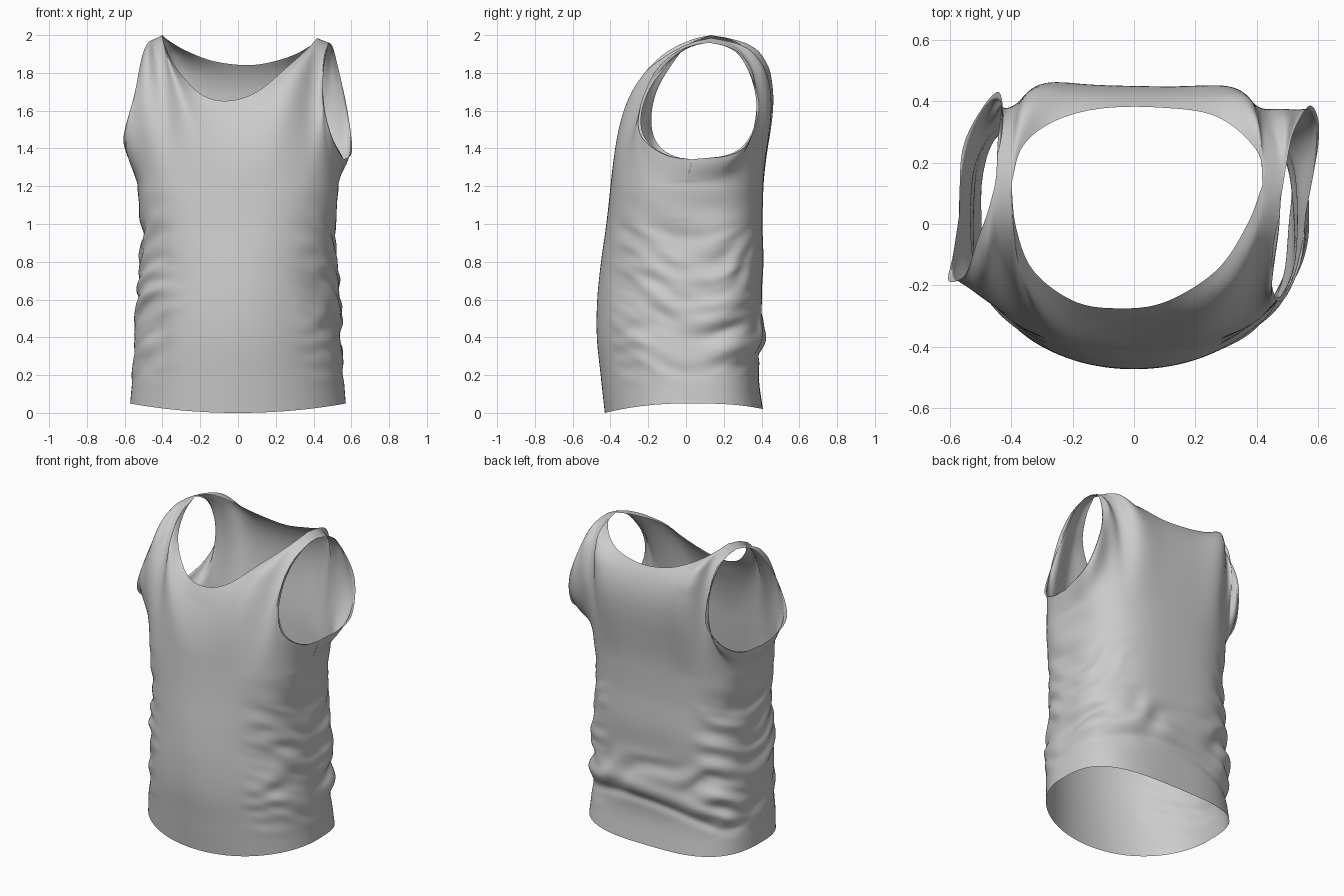
import bpy, bmesh, math
from mathutils import Vector, noise

if "Cube" in bpy.data.objects:
    bpy.data.objects.remove(bpy.data.objects["Cube"])

ARM, STRAP, NECK = 30, 8, 56      # columns per boundary section on each half
BODY_ROWS, TOP_ROWS = 100, 40
Z_BASE = 1.2


def smooth(a, b, x):
    t = min(1, max(0, (x - a) / (b - a)))
    return t * t * (3 - 2 * t)


def catmull(p, t):
    """Catmull-Rom through the points p, t in 0..1."""
    f = t * (len(p) - 1)
    i = min(int(f), len(p) - 2)
    f -= i
    b, c = p[i], p[i + 1]
    a = p[i - 1] if i else b * 2 - c
    d = p[i + 2] if i + 2 < len(p) else c * 2 - b
    return 0.5 * (2 * b + (c - a) * f + (2 * a - 5 * b + 4 * c - d) * f * f
                  + (3 * b - a - 3 * c + d) * f ** 3)


def resample(pts, n):
    """n+1 evenly spaced points along a spline."""
    p = [Vector(q) for q in pts]
    fine = [catmull(p, i / 300) for i in range(301)]
    acc = [0]
    for a, b in zip(fine, fine[1:]):
        acc.append(acc[-1] + (b - a).length)
    out, j = [], 0
    for k in range(n + 1):
        while j < 300 and acc[j] < acc[-1] * k / n - 1e-9:
            j += 1
        out.append(fine[j])
    return out


# Key points of the openings (right = +x)
pit_r, top_r, neck_r = (.56, .03, 1.342), (.485, .12, 1.96), (.42, .13, 1.985)
pit_l, top_l, neck_l = (-.57, .03, 1.342), (-.455, .12, 1.975), (-.40, .13, 2.0)
arm_rf = [pit_r, (.545, -.12, 1.37), (.49, -.245, 1.48), (.45, -.225, 1.66),
          (.45, -.08, 1.86), (.468, .02, 1.935), top_r]
arm_rb = [pit_r, (.60, .25, 1.37), (.60, .345, 1.46), (.57, .385, 1.65),
          (.52, .30, 1.87), (.50, .21, 1.94), top_r]
arm_lf = [pit_l, (-.59, -.10, 1.37), (-.605, -.185, 1.47), (-.55, -.165, 1.68),
          (-.51, -.05, 1.88), (-.48, .03, 1.955), top_l]
arm_lb = [pit_l, (-.56, .24, 1.37), (-.50, .37, 1.46), (-.44, .43, 1.62),
          (-.425, .32, 1.86), (-.435, .22, 1.95), top_l]
neck_f = [neck_r, (.37, 0, 1.93), (.27, -.15, 1.84), (.10, -.255, 1.70), (-.06, -.275, 1.652),
          (-.20, -.25, 1.69), (-.33, -.15, 1.83), (-.385, -.01, 1.94), neck_l]
neck_b = [neck_r, (.40, .24, 1.955), (.27, .35, 1.885), (.08, .38, 1.842), (-.12, .375, 1.86),
          (-.27, .33, 1.915), (-.365, .25, 1.97), neck_l]


def edge_loop(arm_r, neck, arm_l):
    parts = [resample(arm_r, ARM), resample([top_r, neck_r], STRAP), resample(neck, NECK),
             resample([neck_l, top_l], STRAP), resample(arm_l[::-1], ARM)]
    return parts[0] + [q for s in parts[1:] for q in s[1:]]


def column_angles():
    """Angles on the torso ring; armhole columns crowd towards the strap."""
    a, s = math.radians(50), math.radians(56)
    half = [a * (k / ARM) ** .8 for k in range(ARM)]
    half += [a + (s - a) * k / STRAP for k in range(STRAP)]
    mid = [s + (math.pi - 2 * s) * k / NECK for k in range(NECK + 1)]
    return half + mid + [math.pi - h for h in reversed(half)]


def profile(keys, z):
    """Smooth interpolation of a profile given at even z steps of 0.2."""
    return catmull([Vector((k, 0, 0)) for k in keys], min(1, max(0, z / 1.2))).x


WIDTH = [.575, .56, .55, .54, .52, .515, .535]
FRONT = [.43, .452, .472, .47, .45, .422, .40]
BACK = [.41, .385, .40, .40, .41, .405, .41]


def body(ang, side, z):
    """Torso cross-section; side -1 is the front half, 1 the back half."""
    c, s = math.cos(ang), math.sin(ang)
    p = 2.05 + .6 * smooth(.6, 1.25, z) if side < 0 else 3.1
    x = profile(WIDTH, z) * math.copysign(abs(c) ** (2 / p), c)
    y = profile(FRONT if side < 0 else BACK, z) * abs(s) ** (2 / p)
    return Vector((x, side * y, z))


def folds(co):
    """Draped swags at the sides and a bunched roll low on the back."""
    x, y, z = co
    n = noise.noise(Vector((x * 3, y * 3, z * 3)))
    drape = z - .55 * math.sqrt((y - .05) ** 2 + .02)
    n2 = noise.noise(Vector((x * 2 + 9, y * 3, drape * 10)))
    n3 = noise.noise(Vector((x * 3 + 5, y * 4 + 3, drape * 20)))
    flank = smooth(.25, .5, abs(x)) * smooth(.12, .3, z) * (1 - smooth(.8, 1.3, z))
    swag = math.sin(drape * 34 + n * 7 + (2 if x > 0 else 0))
    d = flank * (.006 * swag + .022 * n2 + .012 * n3)
    back = smooth(.05, .3, y)
    zc = .36 + .05 * math.sin(x * 5 + 1) + .05 * n
    roll = math.exp(-((z - zc) / .06) ** 2)
    crease = math.exp(-((z - zc + .10) / .03) ** 2)
    ripple = math.sin(x * 16 + z * 22 + n * 6) * math.exp(-((z - .45) / .15) ** 2)
    d += back * (.018 * roll - .015 * crease + .011 * ripple)
    # soft pull line under the neckline
    d += .004 * math.sin((z - .5 * x * x) * 60) * smooth(-.2, -.3, y) * math.exp(
        -((z - 1.56) / .05) ** 2) * (1 - smooth(.15, .3, abs(x)))
    return Vector((x, y, 0)).normalized() * d


def half_shirt(bm, side, boundary):
    cols = []
    for ang, end in zip(column_angles(), boundary):
        hem = .05 * math.cos(ang) ** 2 + (.02 * math.sin(ang) ** 2 if side > 0 else 0)
        pts = [body(ang, side, hem + (Z_BASE - hem) * r / BODY_ROWS) for r in range(BODY_ROWS)]
        # upper panel: curve from the torso to the armhole, strap or neckline
        start = body(ang, side, Z_BASE)
        k = smooth(1.45, 2.0, end.z)
        high = smooth(1.84, 1.98, end.z)
        lean, pull = -.05, .9
        if side > 0:
            k *= .55 + .45 * high
            lean, pull = .04 + .12 * high, 1 + .2 * high
        length = (end - start).length
        t0 = Vector((0, side * lean * math.sin(ang), 1)) * length
        t1 = Vector((0, -side * k, 1 - k)).normalized() * length * pull
        for r in range(TOP_ROWS + 1):
            t = r / TOP_ROWS
            h = t * t * (3 - 2 * t)
            pts.append(start * (1 - h) + end * h + t0 * (t * (1 - t) ** 2) - t1 * (t * t * (1 - t)))
        cols.append([bm.verts.new(p + (folds(p) if i < len(pts) - 1 else Vector()))
                     for i, p in enumerate(pts)])
    for a, b in zip(cols, cols[1:]):
        for r in range(len(a) - 1):
            quad = (a[r], a[r + 1], b[r + 1], b[r])
            bm.faces.new(quad if side > 0 else quad[::-1])


def relax(bm, low, high, rounds):
    verts = [v for v in bm.verts if not v.is_boundary and low < v.co.z < high]
    for _ in range(rounds):
        bmesh.ops.smooth_vert(bm, verts=verts, factor=.5,
                              use_axis_x=True, use_axis_y=True, use_axis_z=True)


# Tank top: front and back halves joined at side seams and shoulders
bm = bmesh.new()
half_shirt(bm, -1, edge_loop(arm_rf, neck_f, arm_lf))
half_shirt(bm, 1, edge_loop(arm_rb, neck_b, arm_lb))
bmesh.ops.remove_doubles(bm, verts=bm.verts, dist=.0005)
# relax so seams and straps flow
relax(bm, 0, 3, 4)
relax(bm, 1.05, 1.9, 12)
relax(bm, 1.2, 1.8, 20)
relax(bm, 1.0, 3, 3)
bmesh.ops.recalc_face_normals(bm, faces=bm.faces)
mesh = bpy.data.meshes.new("tank_top")
bm.to_mesh(mesh)
bm.free()
shirt = bpy.data.objects.new("tank_top", mesh)
bpy.context.collection.objects.link(shirt)
for f in mesh.polygons:
    f.use_smooth = True
